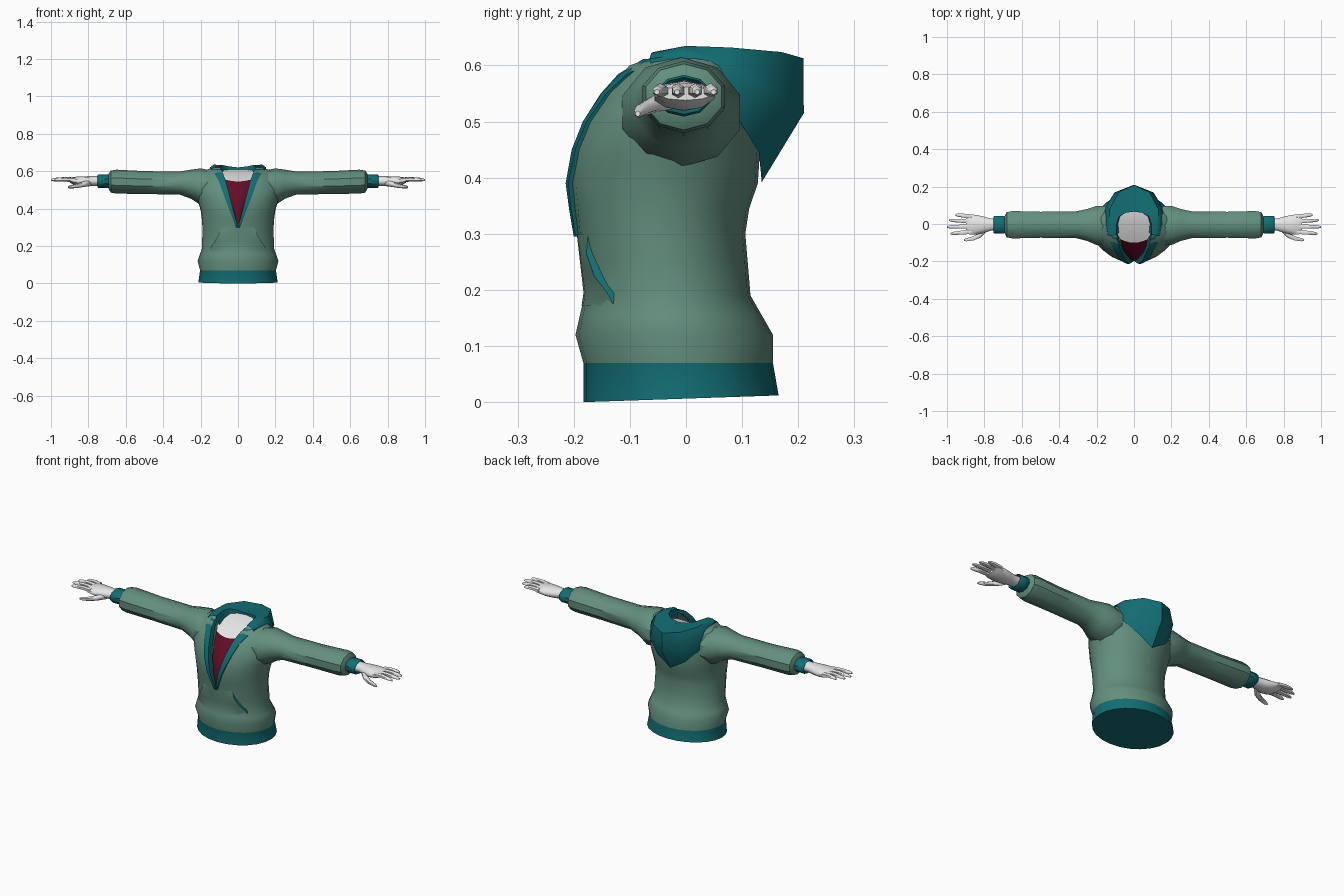
import bpy, bmesh, math
from mathutils import Vector

if "Cube" in bpy.data.objects:
    bpy.data.objects.remove(bpy.data.objects["Cube"])


def material(name, rgb):
    m = bpy.data.materials.new(name)
    m.diffuse_color = (*rgb, 1)
    m.use_nodes = True
    m.node_tree.nodes["Principled BSDF"].inputs["Base Color"].default_value = m.diffuse_color
    return m


GREEN = material("sage green", (0.125, 0.275, 0.21))
TEAL = material("deep teal", (0.006, 0.155, 0.175))
MAROON = material("maroon", (0.125, 0.004, 0.02))
SKIN = material("pale grey", (0.80, 0.80, 0.80))


def lerp(table, t):
    """Linear lookup in rows of (key, value, value...)."""
    if t <= table[0][0]:
        return table[0][1:]
    for a, b in zip(table, table[1:]):
        if t <= b[0]:
            k = (t - a[0]) / (b[0] - a[0])
            return [p + (q - p) * k for p, q in zip(a[1:], b[1:])]
    return table[-1][1:]


def loft(name, rows, mats, ring=False, caps=(False, False), rule=None,
         face=None, angle=40):
    """Skin rows of points; ring closes each row, face orients open panels."""
    bm = bmesh.new()
    vs = [[bm.verts.new(p) for p in r] for r in rows]
    n = len(rows[0])
    for a, b in zip(vs, vs[1:]):
        for i in range(n if ring else n - 1):
            j = (i + 1) % n
            bm.faces.new((a[i], a[j], b[j], b[i]))
    for r, on in zip((vs[0], vs[-1]), caps):
        if on:
            bm.faces.new(r)
    bmesh.ops.remove_doubles(bm, verts=bm.verts, dist=0.0005)
    bmesh.ops.recalc_face_normals(bm, faces=bm.faces)
    if face:
        total = sum((f.normal * f.calc_area() for f in bm.faces), Vector())
        if total.dot(Vector(face)) < 0:
            bmesh.ops.reverse_faces(bm, faces=bm.faces)
    if rule:
        for f in bm.faces:
            f.material_index = rule(f.calc_center_median())
    me = bpy.data.meshes.new(name)
    bm.to_mesh(me)
    bm.free()
    for m in mats:
        me.materials.append(m)
    ob = bpy.data.objects.new(name, me)
    bpy.context.collection.objects.link(ob)
    bpy.context.view_layer.objects.active = ob
    bpy.ops.object.select_all(action='DESELECT')
    ob.select_set(True)
    bpy.ops.object.shade_smooth_by_angle(angle=math.radians(angle))
    return ob


# Torso profile: height, front depth, back depth, half width
BODY = [(0.0, .183, .165, .212), (.07, .183, .155, .203), (.12, .197, .155, .216),
        (.19, .181, .115, .192), (.32, .196, .104, .190), (.39, .208, .128, .200),
        (.45, .200, .132, .217), (.50, .182, .126, .232), (.55, .152, .122, .225),
        (.60, .112, .10, .19), (.62, .07, .09, .13)]
# Neck opening: height, half width, trim width
NECK = [(.30, 0, .010), (.45, .040, .028), (.55, .066, .038), (.60, .085, .048), (.62, .095, .05)]


def front(x, z, out=0):
    """Point on the front of the torso."""
    f, b, w = lerp(BODY, z)
    s = math.sqrt(max(0, 1 - (x / w) ** 2))
    return (x, (b - f) / 2 - (b + f) / 2 * s - out, z)


# Torso with the neck opening left free and a teal hem
rows = []
for z in (0, .07, .12, .155, .19, .25, .30, .345, .39, .45, .50, .55, .60, .62):
    f, b, w = lerp(BODY, z)
    a0 = math.asin(min(1, lerp(NECK, z)[0] / w)) if z > .3 else 0
    row = []
    for i in range(25):
        a = a0 + (2 * math.pi - 2 * a0) * i / 24
        y = (b - f) / 2 - (b + f) / 2 * math.cos(a)
        row.append((w * math.sin(a), y, z if z else .012 * (y + f) / (b + f)))
    rows.append(row)
loft("torso", rows, [GREEN, TEAL], caps=(True, False), rule=lambda c: int(c.z < .07), angle=50)

# Shirt panel and bare neck inside the opening
N = 6
shirt = [(.30, .012, -.190), (.38, .032, -.196), (.45, .05, -.172), (.50, .065, -.14), (.545, .075, -.10)]
loft("shirt", [[(w * (2 * i / N - 1), y + .02 * (2 * i / N - 1) ** 2,
                 z + (.012 * (2 * i / N - 1) ** 2 if z > .54 else 0)) for i in range(N + 1)]
               for z, w, y in shirt], [MAROON], face=(0, -1, 0))
neck = [(.545, .075, -.10), (.572, .092, -.05), (.592, .092, .0), (.605, .085, .04), (.610, .05, .068)]
loft("neck", [[(w * (2 * i / N - 1), y + (.02 * (2 * i / N - 1) ** 2 if y < -.09 else 0),
                z + (.012 * (2 * i / N - 1) ** 2 if z < .56 else 0)) for i in range(N + 1)]
              for z, w, y in neck], [SKIN], face=(0, -1, 1))

# Hood: sections from the front edge round to the back centre
HOOD = [
    [(.080, -.045, .570), (.095, -.058, .624), (.120, -.062, .622), (.138, -.065, .612), (.143, -.06, .590)],
    [(.085, .000, .590), (.093, .000, .633), (.130, .000, .635), (.150, .000, .620), (.152, .01, .585)],
    [(.075, .040, .600), (.080, .040, .632), (.130, .080, .632), (.152, .090, .590), (.146, .09, .510)],
    [(.045, .060, .603), (.045, .060, .625), (.082, .170, .624), (.105, .168, .545), (.085, .13, .445)],
    [(.000, .066, .605), (.000, .066, .620), (.000, .209, .613), (.000, .210, .515), (.000, .135, .392)]]
rows = HOOD + [[(-x, y, z) for x, y, z in r] for r in HOOD[-2::-1]]
loft("hood", rows, [TEAL], face=(0, 1, 0), angle=45)

# Neck trim, with a lip turned inwards
for side, s in (("right", 1), ("left", -1)):
    rows = []
    for z in (.295, .345, .39, .45, .50, .55, .585, .612):
        v, bw = lerp(NECK, z)
        o = .006 if z > .3 else .004
        pts = [front(v, z, -.03), front(v, z, o), front(v + bw * .5, z, o + .003),
               front(v + bw, z, o), front(v + bw, z, -.004)]
        rows.append([(s * x, y, zz) for x, y, zz in pts])
    loft("neck_trim_" + side, rows, [TEAL], face=(0, -1, 0))

# Front pocket: puffed panel with teal hand openings
POCKET = [(.30, .088, -.002), (.265, .100, .010), (.225, .124, .014), (.195, .145, .010), (.172, .150, -.003)]
loft("pocket", [[front(w * (i / 4 - 1), z, o * (i / 4 - 1) ** 4 + (.001 if 0 < i < 8 else 0))
                 for i in range(9)] for z, w, o in POCKET], [GREEN], face=(0, -1, 0))
for side, s in (("right", 1), ("left", -1)):
    loft("pocket_opening_" + side, [[front(s * w, z, o), front(s * w, z, -.002)]
                                    for z, w, o in POCKET], [TEAL], face=(s, 0, 0))


def tube(name, s, rings, mat, n=8, caps=(True, True), angle=40):
    """Tube along x from rings of (x, y, z, y radius, z radius)."""
    rows = [[(s * x, y + ry * math.cos(2 * math.pi * (i + .5) / n),
              z + rz * math.sin(2 * math.pi * (i + .5) / n)) for i in range(n)]
            for x, y, z, ry, rz in rings]
    return loft(name, rows, [mat], ring=True, caps=caps, angle=angle)


SLEEVE = [(.15, -.01, .515, .11, .09), (.20, -.008, .517, .11, .098), (.25, -.005, .53, .09, .078),
          (.31, -.004, .536, .075, .062), (.50, -.004, .539, .073, .061), (.65, -.004, .544, .077, .064),
          (.68, -.004, .544, .071, .059), (.692, -.004, .545, .048, .040)]
CUFF = [(.685, -.004, .546, .044, .034), (.70, -.004, .546, .050, .037), (.745, -.004, .546, .050, .037),
        (.75, -.004, .546, .046, .033), (.735, -.004, .546, .035, .027)]
PALM = [(.73, -.003, .547, .034, .027), (.765, -.003, .547, .034, .026), (.80, -.004, .546, .045, .027),
        (.84, -.004, .546, .055, .026), (.88, -.002, .549, .056, .020), (.897, -.001, .550, .050, .012)]
# Fingers: root y, tip y, tip x
FINGERS = [(-.041, -.052, .982), (-.013, -.016, 1.0), (.015, .020, .988), (.040, .049, .955)]
for side, s in (("right", 1), ("left", -1)):
    tube("sleeve_" + side, s, SLEEVE, GREEN, n=10)
    tube("cuff_" + side, s, CUFF, TEAL, n=10)
    tube("palm_" + side, s, PALM, SKIN, n=10, angle=60)
    for k, (y0, y1, tip) in enumerate(FINGERS):
        rings = []
        for t, r in ((0, .0135), (.45, .0125), (.85, .010), (1, .005)):
            rings.append((.87 + (tip - .87) * t, y0 + (y1 - y0) * t,
                          .553 + .006 * math.sin(t * 2.5) - .004 * t, r, r * .95))
        tube("finger_%d_%s" % (k + 1, side), s, rings, SKIN, n=6, angle=60)
    tube("thumb_" + side, s, [(.785, -.025, .538, .015, .016), (.82, -.058, .531, .017, .015),
                              (.86, -.077, .522, .013, .012), (.895, -.084, .516, .010, .009),
                              (.91, -.086, .514, .005, .005)], SKIN, n=6, angle=60)
